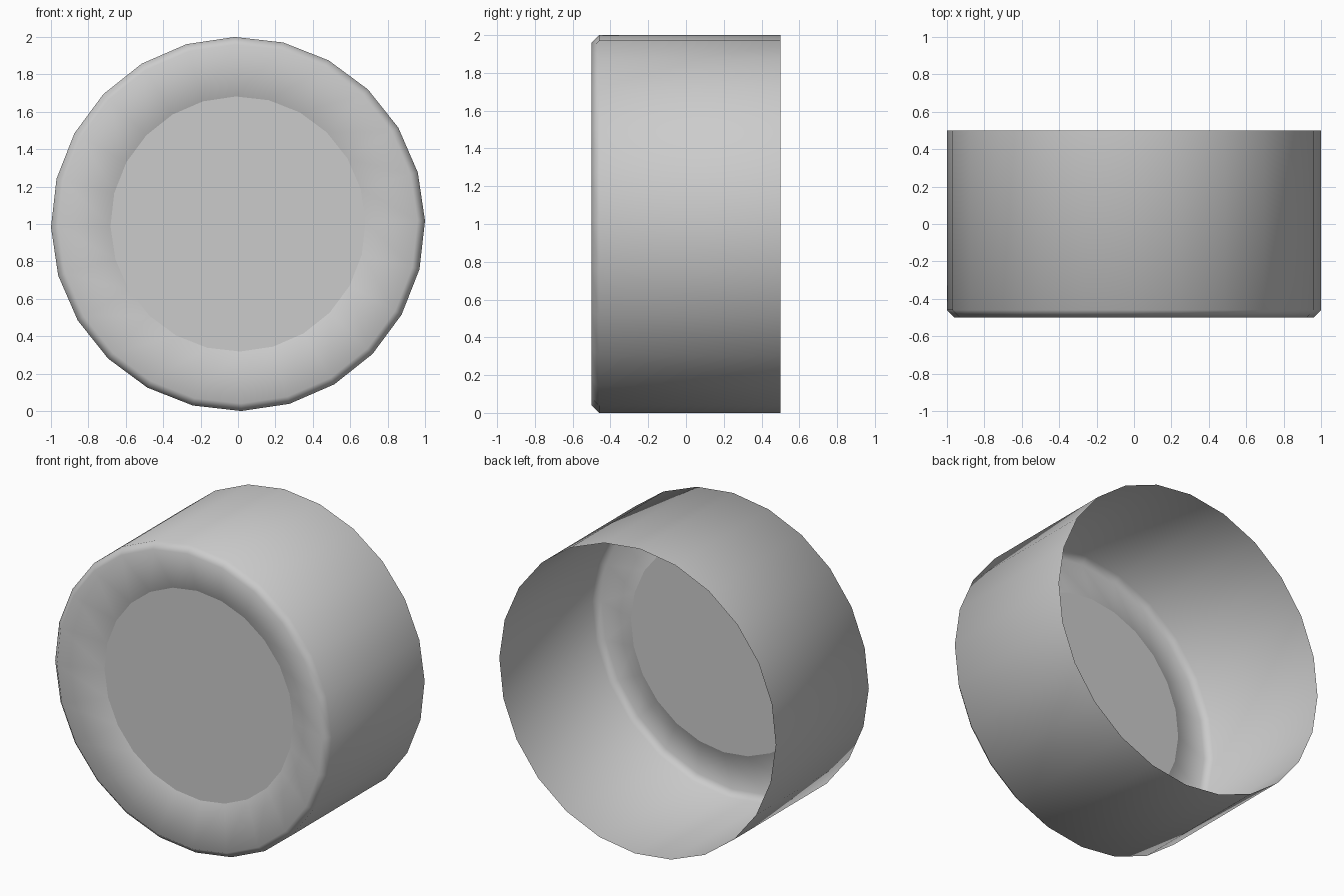
import bpy, bmesh, math

if "Cube" in bpy.data.objects:
    bpy.data.objects.remove(bpy.data.objects["Cube"])

SIDES = 24
OFFSET = math.radians(1)


def ring(bm, r, y):
    return [bm.verts.new((r * math.cos(OFFSET + math.tau * i / SIDES), y,
                          1 + r * math.sin(OFFSET + math.tau * i / SIDES)))
            for i in range(SIDES)]


def finish(bm, name, smooth):
    for f in bm.faces:
        f.smooth = smooth
    mesh = bpy.data.meshes.new(name)
    bm.to_mesh(mesh)
    bm.free()
    obj = bpy.data.objects.new(name, mesh)
    bpy.context.collection.objects.link(obj)
    return obj


# open-backed shell: outer wall, bevelled rim, sloping dish
bm = bmesh.new()
profile = [(1.0, 0.5), (1.0, -0.46), (0.96, -0.5), (0.682, -0.405)]
rings = [ring(bm, r, y) for r, y in profile]
for a, b in zip(rings, rings[1:]):
    for i in range(SIDES):
        j = (i + 1) % SIDES
        bm.faces.new((a[i], b[i], b[j], a[j]))
finish(bm, "shell", True)

# flat recessed face
bm = bmesh.new()
bm.faces.new(ring(bm, 0.682, -0.405))
finish(bm, "front_disc", False)
